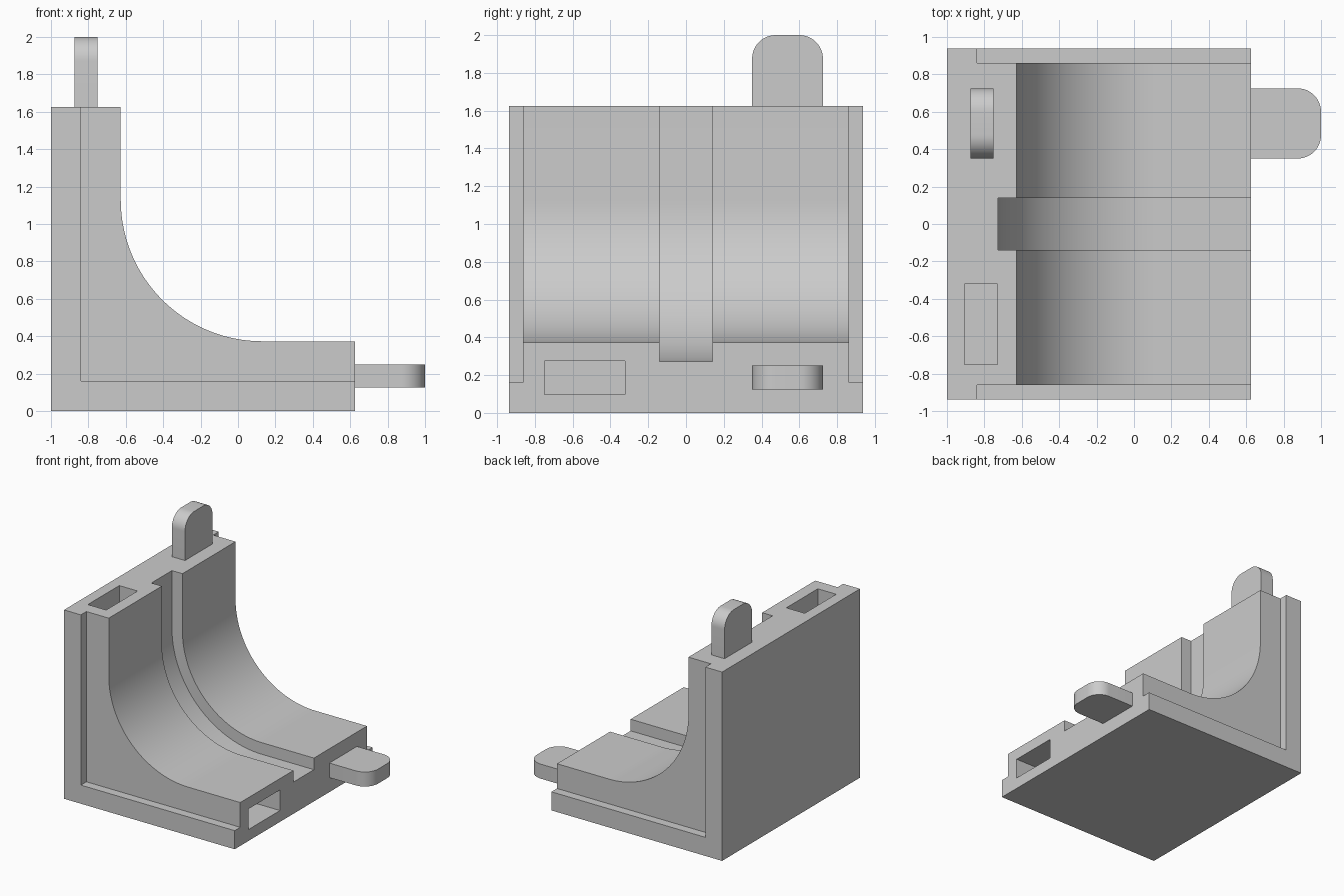
import bpy, bmesh, math
from mathutils import Vector

cube = bpy.data.objects.get("Cube")
if cube:
    bpy.data.objects.remove(cube, do_unlink=True)

grey = bpy.data.materials.new("light grey")
grey.use_nodes = True
grey.diffuse_color = (0.6, 0.6, 0.6, 1)
grey.node_tree.nodes["Principled BSDF"].inputs["Base Color"].default_value = (0.6, 0.6, 0.6, 1)

HALF = 0.9375          # half width of the block
END = 0.625            # right end of the foot; the wall top is END + 1
CENTRE = (0.13, 1.13)  # centre of the inner curve (x, z)


def extrude(name, points, depth):
    """Solid from a closed outline of 3D points pushed along a vector."""
    bm = bmesh.new()
    face = bm.faces.new([bm.verts.new(p) for p in points])
    new = bmesh.ops.extrude_face_region(bm, geom=[face])["geom"]
    verts = [v for v in new if isinstance(v, bmesh.types.BMVert)]
    bmesh.ops.translate(bm, verts=verts, vec=Vector(depth))
    bmesh.ops.recalc_face_normals(bm, faces=bm.faces)
    mesh = bpy.data.meshes.new(name)
    bm.to_mesh(mesh)
    bm.free()
    mesh.materials.append(grey)
    obj = bpy.data.objects.new(name, mesh)
    bpy.context.collection.objects.link(obj)
    return obj


def box(name, x, y, z):
    base = [(x[0], y[0], z[0]), (x[1], y[0], z[0]), (x[1], y[1], z[0]), (x[0], y[1], z[0])]
    return extrude(name, base, (0, 0, z[1] - z[0]))


def arc(cx, cy, r, start, end, steps):
    return [(cx + r * math.cos(a), cy + r * math.sin(a))
            for a in (math.radians(start + (end - start) * i / steps) for i in range(steps + 1))]


def curve(radius):
    """Hollow of the corner, from the wall down to the foot."""
    return arc(*CENTRE, radius, 180, 270, 48)


def smooth(obj):
    bpy.ops.object.select_all(action="DESELECT")
    obj.select_set(True)
    bpy.context.view_layer.objects.active = obj
    bpy.ops.object.shade_smooth_by_angle(angle=math.radians(30))


# Main block: L profile with a curved inner corner
top = END + 1
inner = curve(0.757)
profile = [(END, 0), (-1, 0), (-1, top), (inner[0][0], top)] + inner + [(END, inner[-1][1])]
body = extrude("corner_block", [(x, -HALF, z) for x, z in profile], (0, 2 * HALF, 0))

# Central channel following the curve
path = curve(0.857)
channel = [(path[0][0], 3)] + path + [(3, path[-1][1]), (3, 3)]
cutters = [extrude("channel_cutter", [(x, -0.14, z) for x, z in channel], (0, 0.28, 0))]

# Side rebates that leave a raised L-shaped rim
for name, side in (("front", -1), ("back", 1)):
    cutters.append(box(name + "_rebate_cutter", (-0.84, 3), sorted((side * 0.862, side * 2)), (0.16, 3)))

# Sockets in the wall top and the foot end
cutters.append(box("top_socket_cutter", (-0.905, -0.73), (-0.75, -0.322), (top - 0.4, 2)))
cutters.append(box("side_socket_cutter", (END - 0.4, 2), (-0.75, -0.322), (0.098, 0.275)))

for cutter in cutters:
    mod = body.modifiers.new(cutter.name, "BOOLEAN")
    mod.operation = "DIFFERENCE"
    mod.solver = "EXACT"
    mod.object = cutter
    bpy.context.view_layer.objects.active = body
    bpy.ops.object.modifier_apply(modifier=mod.name)
    bpy.data.objects.remove(cutter, do_unlink=True)
smooth(body)

# Rounded tabs: outline as (y, length along the tab)
R = 0.125
tab = ([(0.35, -0.01), (0.725, -0.01)]
       + arc(0.725 - R, 0.375 - R, R, 0, 90, 12)
       + arc(0.35 + R, 0.375 - R, R, 90, 180, 12))
smooth(extrude("top_tab", [(-0.875, y, top + t) for y, t in tab], (0.125, 0, 0)))
smooth(extrude("side_tab", [(END + t, y, 0.125) for y, t in tab], (0, 0, 0.125)))
